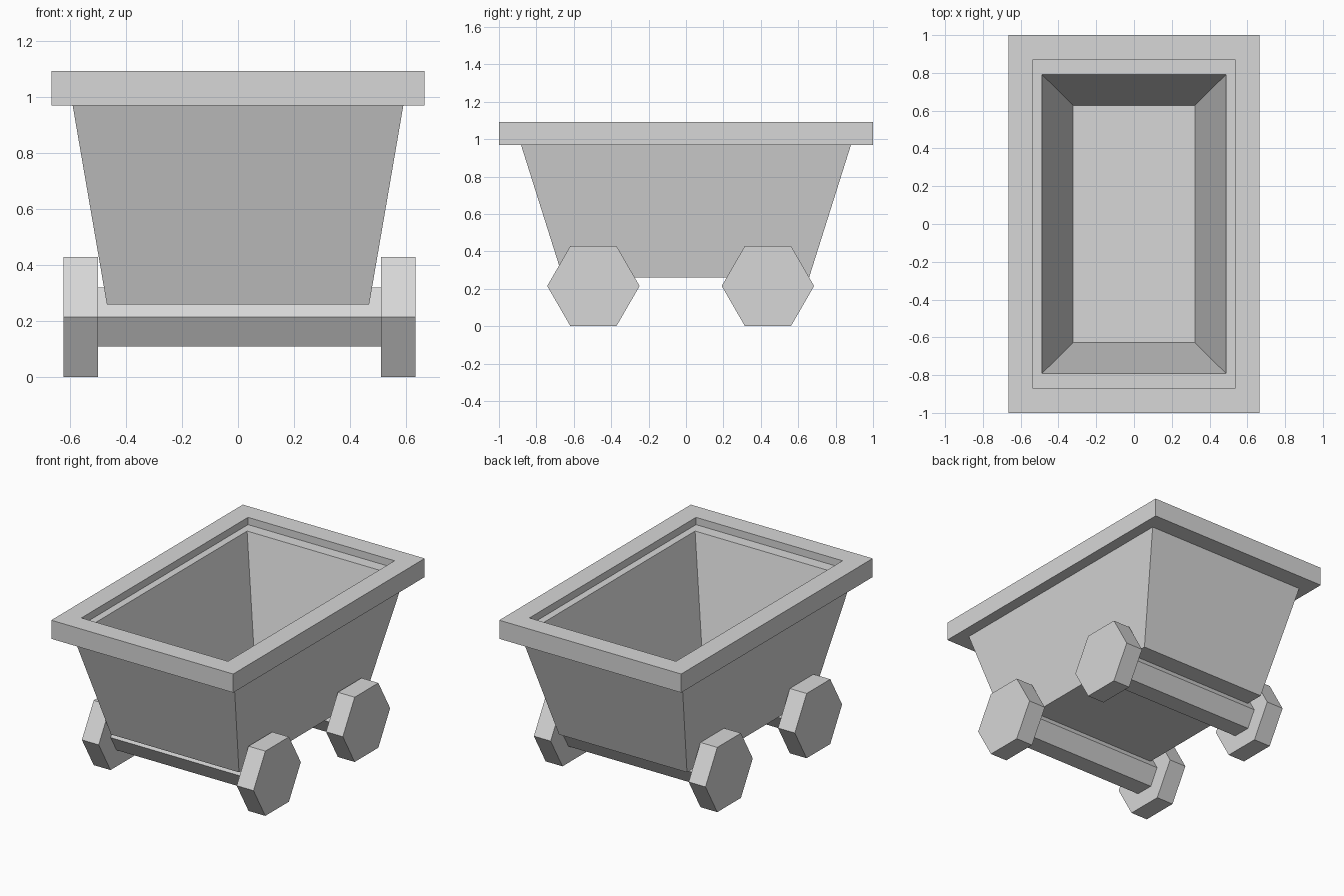
import bpy
import bmesh
from math import pi
from mathutils import Matrix

cube = bpy.data.objects.get("Cube")
if cube:
    bpy.data.objects.remove(cube, do_unlink=True)

grey = bpy.data.materials.new("plain grey")
grey.use_nodes = True
grey.diffuse_color = (0.68, 0.68, 0.68, 1)
grey.node_tree.nodes["Principled BSDF"].inputs["Base Color"].default_value = grey.diffuse_color


def finish(name, bm):
    bmesh.ops.recalc_face_normals(bm, faces=bm.faces)
    mesh = bpy.data.meshes.new(name)
    bm.to_mesh(mesh)
    bm.free()
    mesh.materials.append(grey)
    obj = bpy.data.objects.new(name, mesh)
    bpy.context.collection.objects.link(obj)
    return obj


def rectangle_stack(name, levels, closed_ring=False):
    """Skin rectangles given as (half width, half length, height)."""
    bm = bmesh.new()
    loops = [[bm.verts.new((sx * w, sy * l, z))
              for sx, sy in ((-1, -1), (1, -1), (1, 1), (-1, 1))]
             for w, l, z in levels]
    pairs = list(zip(loops, loops[1:]))
    if closed_ring:
        pairs.append((loops[-1], loops[0]))
    else:
        bm.faces.new(loops[0])
        bm.faces.new(loops[-1])
    for a, b in pairs:
        for i in range(4):
            j = (i + 1) % 4
            bm.faces.new((a[i], a[j], b[j], b[i]))
    return finish(name, bm)


def hex_bar(name, radius, x0, x1, y, z):
    """Six-sided bar along x with flat top and bottom."""
    bm = bmesh.new()
    bmesh.ops.create_cone(bm, cap_ends=True, segments=6, radius1=radius,
                          radius2=radius, depth=x1 - x0)
    # A corner of the hexagon points along y
    spin = Matrix.Rotation(pi / 2, 4, "Y") @ Matrix.Rotation(pi / 2, 4, "Z")
    bmesh.ops.transform(bm, matrix=spin, verts=bm.verts)
    ys = [v.co.y for v in bm.verts]
    if max(ys) < radius * 0.95:
        bmesh.ops.rotate(bm, matrix=Matrix.Rotation(pi / 6, 3, "X"), verts=bm.verts)
    bmesh.ops.translate(bm, vec=((x0 + x1) / 2, y, z), verts=bm.verts)
    return finish(name, bm)


# Hollow tapered tub: outside, top edge, inside and floor
rectangle_stack("tub", [(0.468, 0.658, 0.26), (0.603, 0.906, 1.045),
                        (0.488, 0.792, 1.045), (0.322, 0.628, 0.35)])

# Square rim around the top
rectangle_stack("rim", [(0.665, 1.0, 0.97), (0.665, 1.0, 1.093),
                        (0.536, 0.87, 1.093), (0.536, 0.87, 0.97)], closed_ring=True)

# Axles and wheels
AXLE_Z = 0.215
for end, y in (("front", -0.495), ("rear", 0.438)):
    hex_bar(end + "_axle", 0.122, -0.51, 0.52, y, AXLE_Z)
    hex_bar(end + "_right_wheel", 0.247, -0.622, -0.499, y, AXLE_Z)
    hex_bar(end + "_left_wheel", 0.247, 0.51, 0.633, y, AXLE_Z)
